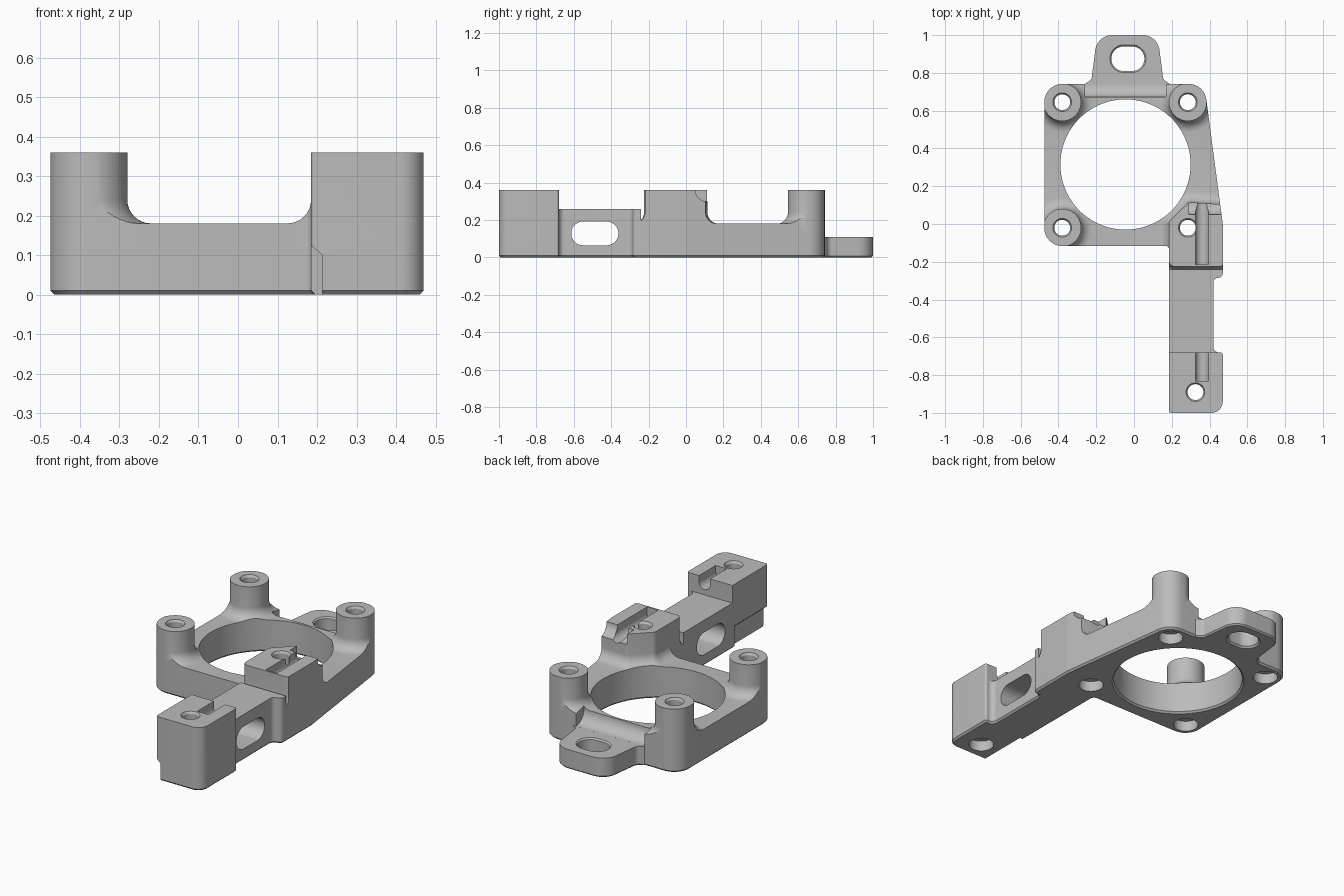
import bpy, bmesh, math
from mathutils import Vector, Matrix

cube = bpy.data.objects.get("Cube")
if cube:
    bpy.data.objects.remove(cube, do_unlink=True)

SEGMENTS = 64
ALONG_Y = Matrix.Rotation(math.pi / 2, 4, 'X')   # local (x, y, z) -> (x, -z, y)
ALONG_X = Matrix.Rotation(math.pi / 2, 4, 'Y')   # local (x, y, z) -> (z, y, -x)

grey = bpy.data.materials.new("plain_grey")
grey.use_nodes = True
grey.diffuse_color = (0.5, 0.5, 0.5, 1)
shader = next(n for n in grey.node_tree.nodes if n.type == 'BSDF_PRINCIPLED')
shader.inputs["Base Color"].default_value = grey.diffuse_color


def stack(name, rings, matrix=Matrix()):
    """Closed solid through equally sized rings of points."""
    bm = bmesh.new()
    loops = [[bm.verts.new(matrix @ Vector(p)) for p in ring] for ring in rings]
    bm.faces.new(loops[0][::-1])
    bm.faces.new(loops[-1])
    for low, high in zip(loops, loops[1:]):
        for i in range(len(low)):
            j = (i + 1) % len(low)
            bm.faces.new((low[i], low[j], high[j], high[i]))
    bmesh.ops.recalc_face_normals(bm, faces=bm.faces)
    mesh = bpy.data.meshes.new(name)
    bm.to_mesh(mesh)
    bm.free()
    mesh.materials.append(grey)
    obj = bpy.data.objects.new(name, mesh)
    bpy.context.collection.objects.link(obj)
    return obj


def loft(name, core, levels, matrix=Matrix()):
    """Solid that surrounds a convex core by a radius set at each (z, radius)."""
    rings = []
    for z, radius in levels:
        ring = []
        for i in range(SEGMENTS):
            a = 2 * math.pi * (i + 0.5) / SEGMENTS
            d = Vector((math.cos(a), math.sin(a)))
            p = max((Vector(c) for c in core), key=d.dot) + d * radius
            ring.append((p.x, p.y, z))
        rings.append(ring)
    return stack(name, rings, matrix)


def rounded(corners, steps=12):
    """Outline with an arc of the given radius at each (x, y, radius) corner."""
    points = []
    for i, (x, y, r) in enumerate(corners):
        p = Vector((x, y))
        d1 = (Vector(corners[i - 1][:2]) - p).normalized()
        d2 = (Vector(corners[(i + 1) % len(corners)][:2]) - p).normalized()
        half = d1.angle(d2) / 2
        centre = p + (d1 + d2).normalized() * r / math.sin(half)
        v1 = p + d1 * r / math.tan(half) - centre
        v2 = p + d2 * r / math.tan(half) - centre
        sweep = math.atan2(v1.x * v2.y - v1.y * v2.x, v1.dot(v2))
        for k in range(steps + 1):
            points.append(centre + Matrix.Rotation(sweep * k / steps, 2) @ v1)
    return points


def prism(name, outline, low, high, matrix=Matrix(), chamfer=0):
    rings = [[(p[0], p[1], z) for p in outline] for z in (low + chamfer, high)]
    if chamfer:
        n = len(outline)
        bottom = []
        for i, p in enumerate(outline):
            t = outline[(i + 1) % n] - outline[i - 1]
            q = p + Vector((-t.y, t.x)).normalized() * chamfer
            bottom.append((q.x, q.y, low))
        rings.insert(0, bottom)
    return stack(name, rings, matrix)


def combine(target, other, operation, keep=False):
    mod = target.modifiers.new("combine", 'BOOLEAN')
    mod.operation, mod.object, mod.solver = operation, other, 'EXACT'
    with bpy.context.temp_override(object=target, active_object=target):
        bpy.ops.object.modifier_apply(modifier=mod.name)
    if not keep:
        bpy.data.objects.remove(other, do_unlink=True)


# Frame plate with its long side arm
outline = rounded([(-.475, -.117, .097), (.185, -.117, .015), (.185, -1, .012),
                   (.47, -1, .06), (.47, -.68, .012), (.42, -.68, .03),
                   (.42, -.285, .025), (.47, -.285, .025), (.47, 0, .03),
                   (.372, .742, .095), (-.475, .742, .097)])
bracket = prism("mounting_bracket", outline, 0, .18, chamfer=.01)
clip = prism("outline_clip", outline, .05, .6)

# Flared post profile: concave fillet into the plate, then straight
FILLET = .06


def flare(radius):
    arc = [(k / 8) * math.pi / 2 for k in range(9)]
    return ([(.1, radius + FILLET)] +
            [(.24 - FILLET * math.cos(a), radius + FILLET * (1 - math.sin(a))) for a in arc] +
            [(.36, radius)])


posts = [(-.38, .645), (.285, .645), (-.38, -.02)]
uppers = [loft("post", [p], flare(.1)) for p in posts]
uppers.append(loft("middle_block", [(.215, -.195), (.45, -.195), (.45, .075), (.3, .085),
                                    (.215, 0)], flare(.03)))
uppers.append(prism("arm", [(0, -1.1), (.6, -1.1), (.6, -.24), (0, -.24)], .1, .26))
uppers.append(prism("end_block", [(0, -1.1), (.6, -1.1), (.6, -.68), (0, -.68)], .1, .36))
for part in uppers:
    combine(part, clip, 'INTERSECT', keep=True)
    combine(bracket, part, 'UNION')
bpy.data.objects.remove(clip, do_unlink=True)

# Cove behind the frame, then the rear tab
cove = loft("cove_cutter", [(-.18, .742)], [(-.26, .07), (.17, .07)], ALONG_X)
combine(bracket, cove, 'DIFFERENCE')
tab = prism("rear_tab", rounded([(-.26, .69, .01), (.19, .69, .01), (.19, .742, .004),
                                 (.155, .765, .03), (.125, 1, .09), (-.195, 1, .09),
                                 (-.225, .765, .03), (-.26, .742, .004)]), 0, .11, chamfer=.008)
combine(bracket, tab, 'UNION')

# Large opening, screw holes and slots
cutters = [loft("opening", [(-.045, .315)], [(-.02, .375), (.01, .345), (.5, .345)])]
hole = [(-.02, .066), (.06, .066), (.061, .042), (.348, .042), (.37, .056)]
for centre in posts + [(.285, -.02), (.325, -.89)]:
    cutters.append(loft("screw_hole", [centre], hole))
cutters.append(loft("tab_slot", [(-.055, .875), (-.01, .875)],
                    [(-.02, .095), (.01, .065), (.102, .065), (.12, .083)]))
cutters.append(loft("arm_slot", [(-.128, -.55), (-.128, -.425)],
                    [(.1, .0635), (.6, .0635)], ALONG_X))

# Rod grooves, the groove mouth and the lower step of the end block
for start, end in ((-.2, .215), (.6, .83)):
    cutters.append(loft("rod_groove", [(.36, .325), (.36, .5)],
                        [(start, .035), (end, .035)], ALONG_Y))
cutters.append(loft("groove_mouth", [(-.36, .11)], [(.29, .06), (.6, .06)], ALONG_X))
cutters.append(prism("lower_step", [(.1, -.1), (.213, -.1), (.213, .1), (.1, .2)],
                     .7, 1.1, ALONG_Y))
for cutter in cutters:
    combine(bracket, cutter, 'DIFFERENCE')

# Smooth shading with sharp edges kept
bpy.ops.object.select_all(action='DESELECT')
bracket.select_set(True)
bpy.context.view_layer.objects.active = bracket
bpy.ops.object.shade_smooth_by_angle(angle=math.radians(30))
